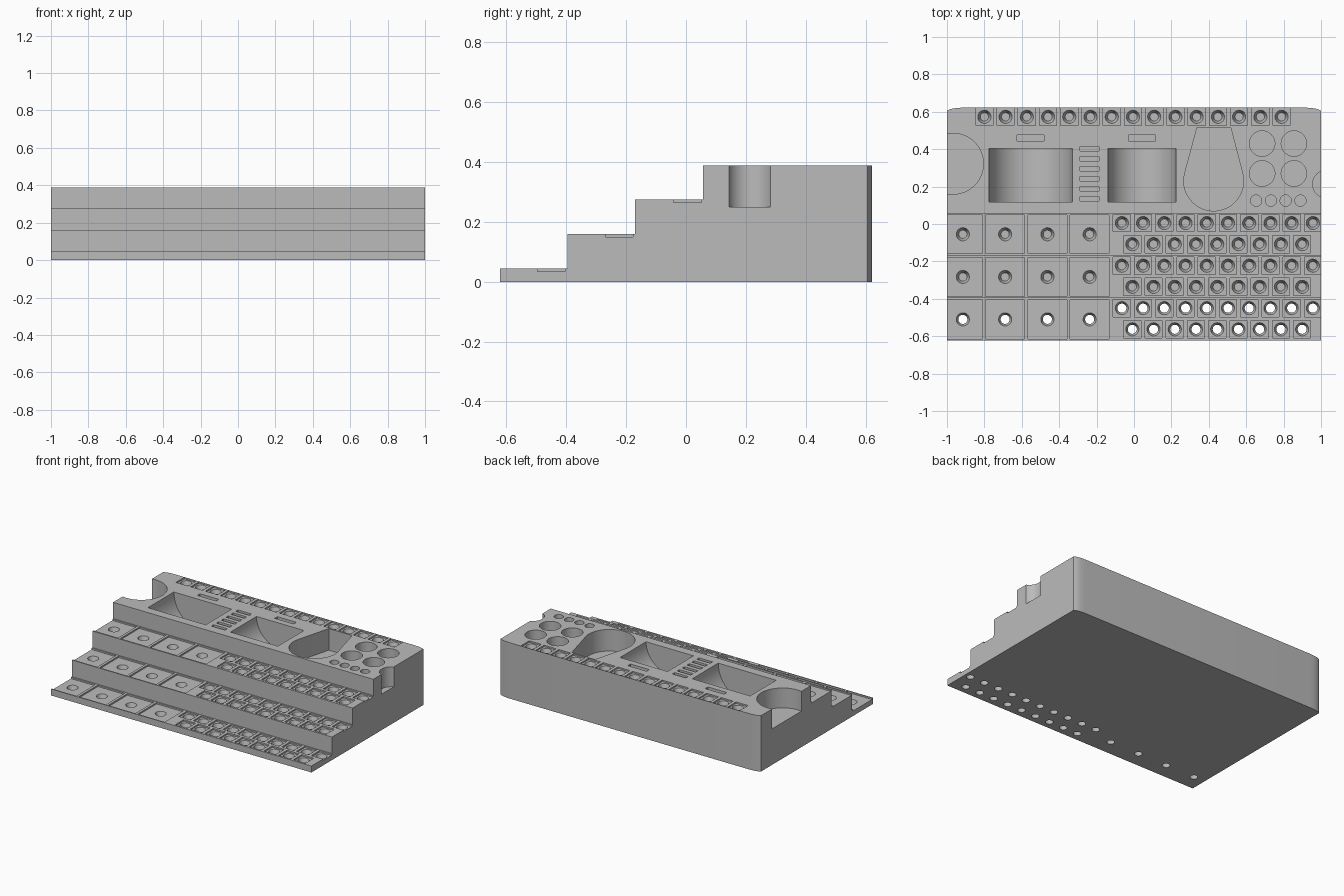
import bpy, bmesh, math
from mathutils import Matrix, Vector

cube = bpy.data.objects.get("Cube")
if cube:
    bpy.data.objects.remove(cube, do_unlink=True)

TOP = 0.388
TIERS = [(-0.51, 0.045), (-0.283, 0.16), (-0.055, 0.275)]  # centre y, height
PITCH = 0.1135


def prism(bm, points, direction):
    """Closed solid swept from a flat outline."""
    face = bm.faces.new([bm.verts.new(p) for p in points])
    new = bmesh.ops.extrude_face_region(bm, geom=[face])["geom"]
    verts = [v for v in new if isinstance(v, bmesh.types.BMVert)]
    bmesh.ops.translate(bm, verts=verts, vec=Vector(direction))


def box(bm, x, y, w, d, z0, z1):
    m = Matrix.LocRotScale((x, y, (z0 + z1) / 2), None, (w, d, z1 - z0))
    bmesh.ops.create_cube(bm, size=1, matrix=m)


def cone(bm, x, y, z0, z1, r0, r1, segments=48):
    bmesh.ops.create_cone(bm, cap_ends=True, segments=segments, radius1=r0, radius2=r1,
                          depth=z1 - z0, matrix=Matrix.Translation((x, y, (z0 + z1) / 2)))


def make_object(name, bm):
    bmesh.ops.recalc_face_normals(bm, faces=bm.faces)
    mesh = bpy.data.meshes.new(name)
    bm.to_mesh(mesh)
    bm.free()
    obj = bpy.data.objects.new(name, mesh)
    bpy.context.collection.objects.link(obj)
    return obj


def carve(target, bm):
    cutter = make_object("cutter", bm)
    cutter.hide_render = True
    mod = target.modifiers.new("carve", "BOOLEAN")
    mod.operation, mod.solver, mod.object = "DIFFERENCE", "EXACT", cutter
    bpy.context.view_layer.objects.active = target
    bpy.ops.object.modifier_apply(modifier=mod.name)
    bpy.data.objects.remove(cutter, do_unlink=True)


# Stepped body
profile = [(-0.622, 0), (-0.622, 0.045), (-0.396, 0.045), (-0.396, 0.16), (-0.17, 0.16),
           (-0.17, 0.275), (0.057, 0.275), (0.057, TOP), (0.622, TOP), (0.622, 0)]
bm = bmesh.new()
prism(bm, [(-1, y, z) for y, z in profile], (2, 0, 0))
body = make_object("stepped_tool_rack", bm)

# Socket positions: x, y, height, half width
sockets = []
for y, z in TIERS:
    sockets += [(-0.915 + 0.226 * i, y, z, 0.104) for i in range(4)]
    sockets += [(-0.065 + PITCH * i, y + 0.06, z, 0.046) for i in range(10)]
    sockets += [(-0.009 + PITCH * i, y - 0.053, z, 0.046) for i in range(9)]
sockets += [(-0.8 + PITCH * i, 0.573, TOP, 0.046) for i in range(15)]

# Square recesses and deep pockets
bm = bmesh.new()
for x, y, z, half in sockets:
    box(bm, x, y, half * 2, half * 2, z - 0.01, z + 0.04)

for x, r in ((-0.5525, 0.2225), (0.0425, 0.1825)):   # curved scoops
    m = Matrix.Translation((x, 0.26, TOP + 0.002)) @ Matrix.Rotation(math.pi / 2, 4, "X")
    bmesh.ops.create_cone(bm, cap_ends=True, segments=64, radius1=r, radius2=r,
                          depth=0.285, matrix=m)
    box(bm, x, 0.46, 0.145, 0.03, TOP - 0.1, TOP + 0.05)

for i in range(6):                                    # narrow slots
    box(bm, -0.238, 0.135 + 0.0535 * i, 0.104, 0.025, TOP - 0.1, TOP + 0.05)

holes = [(x, y, 0.068) for x in (0.685, 0.855) for y in (0.27, 0.43)]
holes += [(0.653 + 0.079 * i, 0.125, 0.03) for i in range(4)]
holes += [(-0.968, 0.322, 0.163), (1.03, 0.213, 0.075)]
for x, y, r in holes:
    cone(bm, x, y, TOP - 0.138, TOP + 0.05, r, r)

# Teardrop pocket
outline = [(0.337, 0.515), (0.517, 0.515)]
for i in range(33):
    a = math.radians(15 - 210 * i / 32)
    outline.append((0.426 + 0.16 * math.cos(a), 0.23 + 0.16 * math.sin(a)))
prism(bm, [(x, y, TOP - 0.15) for x, y in outline], (0, 0, 0.2))

# Rounded rear corners
corner = [(0.92, 0.622), (0.945, 0.6205), (0.965, 0.618), (0.985, 0.613), (1, 0.606),
          (1.1, 0.606), (1.1, 0.7), (0.92, 0.7)]
for side in (-1, 1):
    prism(bm, [(side * x, y, -0.1) for x, y in corner], (0, 0, 0.6))
carve(body, bm)

# Tapered holes in every recess, passing through the lowest tier
bm = bmesh.new()
for x, y, z, half in sockets:
    cone(bm, x, y, z - 0.052, z + 0.008, 0.022, 0.041, 32)
carve(body, bm)

# Colour and shading
mat = bpy.data.materials.new("light_grey")
mat.use_nodes = True
grey = (0.5, 0.5, 0.5, 1)
mat.diffuse_color = grey
mat.node_tree.nodes["Principled BSDF"].inputs["Base Color"].default_value = grey
body.data.materials.clear()
body.data.materials.append(mat)
for poly in body.data.polygons:
    poly.material_index = 0
bpy.ops.object.select_all(action="DESELECT")
body.select_set(True)
bpy.context.view_layer.objects.active = body
bpy.ops.object.shade_smooth_by_angle(angle=math.radians(30))
